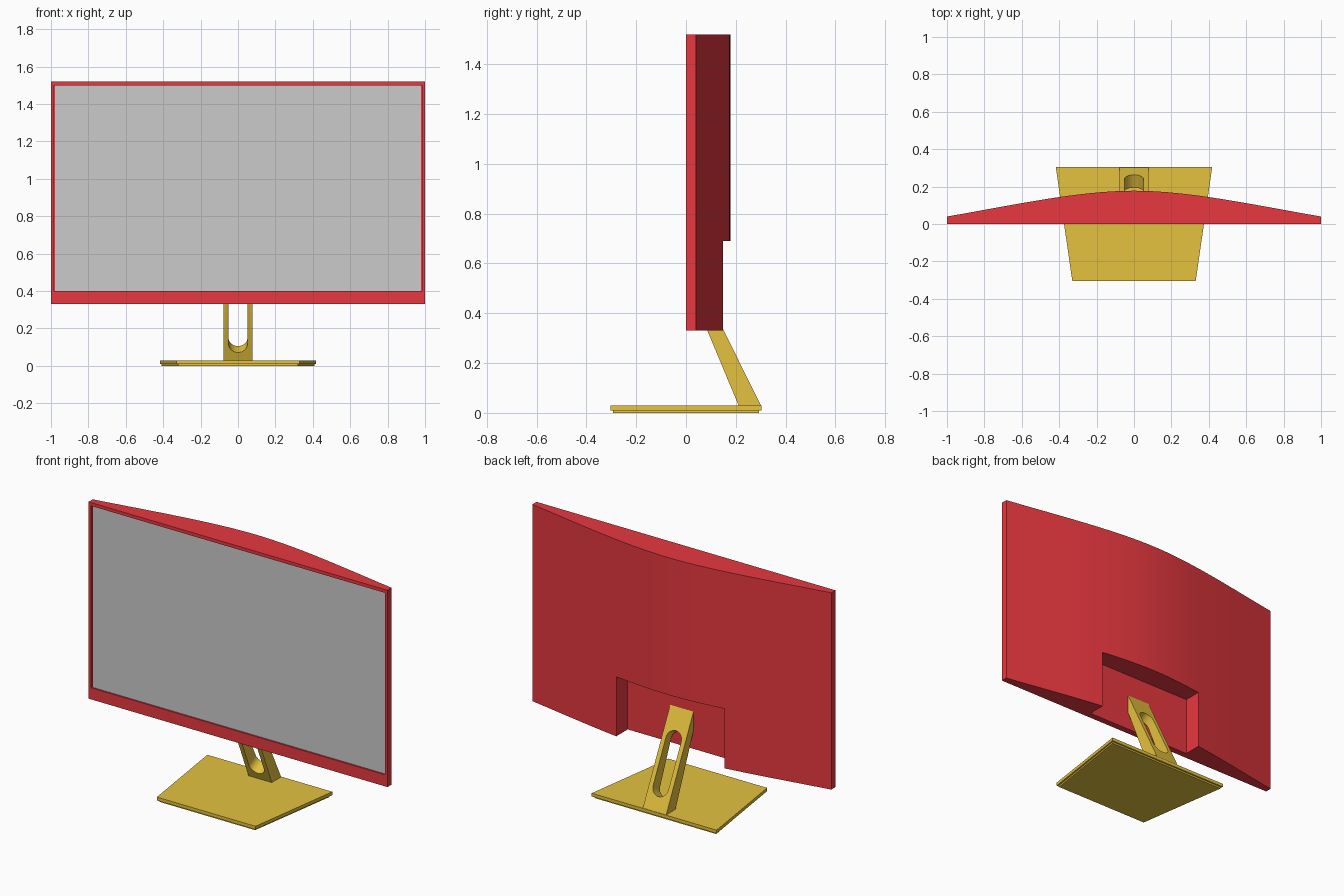
import bpy, bmesh, math
from mathutils import Vector

if "Cube" in bpy.data.objects:
    bpy.data.objects.remove(bpy.data.objects["Cube"])


def material(name, rgb):
    m = bpy.data.materials.new(name)
    m.diffuse_color = (*rgb, 1)
    m.use_nodes = True
    m.node_tree.nodes["Principled BSDF"].inputs["Base Color"].default_value = m.diffuse_color
    return m


RED = material("red_plastic", (0.8, 0.04, 0.05))
GOLD = material("gold_metal", (0.78, 0.54, 0.05))


def finish(name, bm, mat=None):
    bmesh.ops.recalc_face_normals(bm, faces=bm.faces)
    me = bpy.data.meshes.new(name)
    bm.to_mesh(me)
    bm.free()
    ob = bpy.data.objects.new(name, me)
    bpy.context.collection.objects.link(ob)
    if mat:
        me.materials.append(mat)
    return ob


def prism(name, pts, h0, h1, place, mat=None):
    """Closed 2D outline swept from h0 to h1; place(a, b, h) gives the 3D point."""
    bm = bmesh.new()
    rings = [[bm.verts.new(place(a, b, h)) for a, b in pts] for h in (h0, h1)]
    bm.faces.new(rings[0])
    bm.faces.new(rings[1])
    n = len(pts)
    for i in range(n):
        j = (i + 1) % n
        bm.faces.new((rings[0][i], rings[0][j], rings[1][j], rings[1][i]))
    return finish(name, bm, mat)


def flat(a, b, h):
    return (a, b, h)


def rect(x, y0, y1):
    return [(-x, y0), (x, y0), (x, y1), (-x, y1)]


def cut(ob, cutter):
    cutter.hide_render = True
    mod = ob.modifiers.new("cut", 'BOOLEAN')
    mod.operation = 'DIFFERENCE'
    mod.solver = 'EXACT'
    mod.object = cutter
    bpy.ops.object.select_all(action='DESELECT')
    bpy.context.view_layer.objects.active = ob
    ob.select_set(True)
    bpy.ops.object.modifier_apply(modifier=mod.name)
    bpy.data.objects.remove(cutter)
    bpy.ops.object.shade_smooth_by_angle(angle=math.radians(30))


# Front frame with a wider lower bezel and a shallow recess for the screen
frame = prism("front_frame", rect(1, 0, 0.04), 0.33, 1.52, flat, RED)
bm = bmesh.new()
bm.from_mesh(frame.data)
front = min(bm.faces, key=lambda f: f.calc_center_median().y)
bmesh.ops.inset_region(bm, faces=[front], thickness=0.022)
for v in front.verts:
    v.co.z = 0.4 if v.co.z < 0.9 else 1.5
inner = bmesh.ops.extrude_discrete_faces(bm, faces=[front])["faces"][0]
bmesh.ops.translate(bm, verts=inner.verts, vec=(0, 0.015, 0))
bm.to_mesh(frame.data)
bm.free()

# Screen panel
prism("screen", rect(0.978, 0.01, 0.015), 0.4, 1.5, flat)

# Bowed back shell, outline from a curve mirrored about the middle
P = [Vector(p) for p in ((-1, 0.04), (-0.65, 0.1), (-0.3, 0.178), (0, 0.178))]
half = []
for i in range(17):
    t = i / 16
    s = 1 - t
    p = P[0] * s**3 + P[1] * 3 * s * s * t + P[2] * 3 * s * t * t + P[3] * t**3
    half.append((p.x, p.y))
outline = half + [(-x, y) for x, y in reversed(half[:-1])]
shell = prism("back_shell", outline, 0.33, 1.52, flat, RED)
cut(shell, prism("pocket_cutter", rect(0.362, 0.0, 0.3), 0.2, 0.69, flat))

# Slanted neck with a round-ended slot
side = [(0.212, 0.028), (0.302, 0.028), (0.04, 0.555), (0.04, 0.44)]
neck = prism("stand_neck", side, -0.078, 0.078, lambda a, b, h: (h, a, b), GOLD)
r, length = 0.051, 0.374
slot = []
for centre, start in ((r, math.pi), (length - r, 0)):
    for i in range(17):
        ang = start + math.pi * i / 16
        slot.append((r * math.cos(ang), centre + r * math.sin(ang)))
origin = Vector((0, 0.262, 0.105))
up, out = Vector((0, -0.442, 0.897)), Vector((0, 0.897, 0.442))
across = Vector((1, 0, 0))
cut(neck, prism("slot_cutter", [(a, b) for a, b in slot[:17]] +
                [(r * math.cos(math.pi * i / 16), length - r + r * math.sin(math.pi * i / 16))
                 for i in range(17)],
                -0.2, 0.06, lambda a, b, h: origin + across * a + up * b + out * h))


# Trapezoid base plate and the thin pad under it
def trapezoid(inset):
    f, b, y = 0.33 - inset, 0.418 - inset, 0.304 - inset
    return [(-f, -y), (f, -y), (b, y), (-b, y)]


prism("base_plate", trapezoid(0), 0.01, 0.03, flat, GOLD)
prism("base_pad", trapezoid(0.01), 0, 0.01, flat, GOLD)
